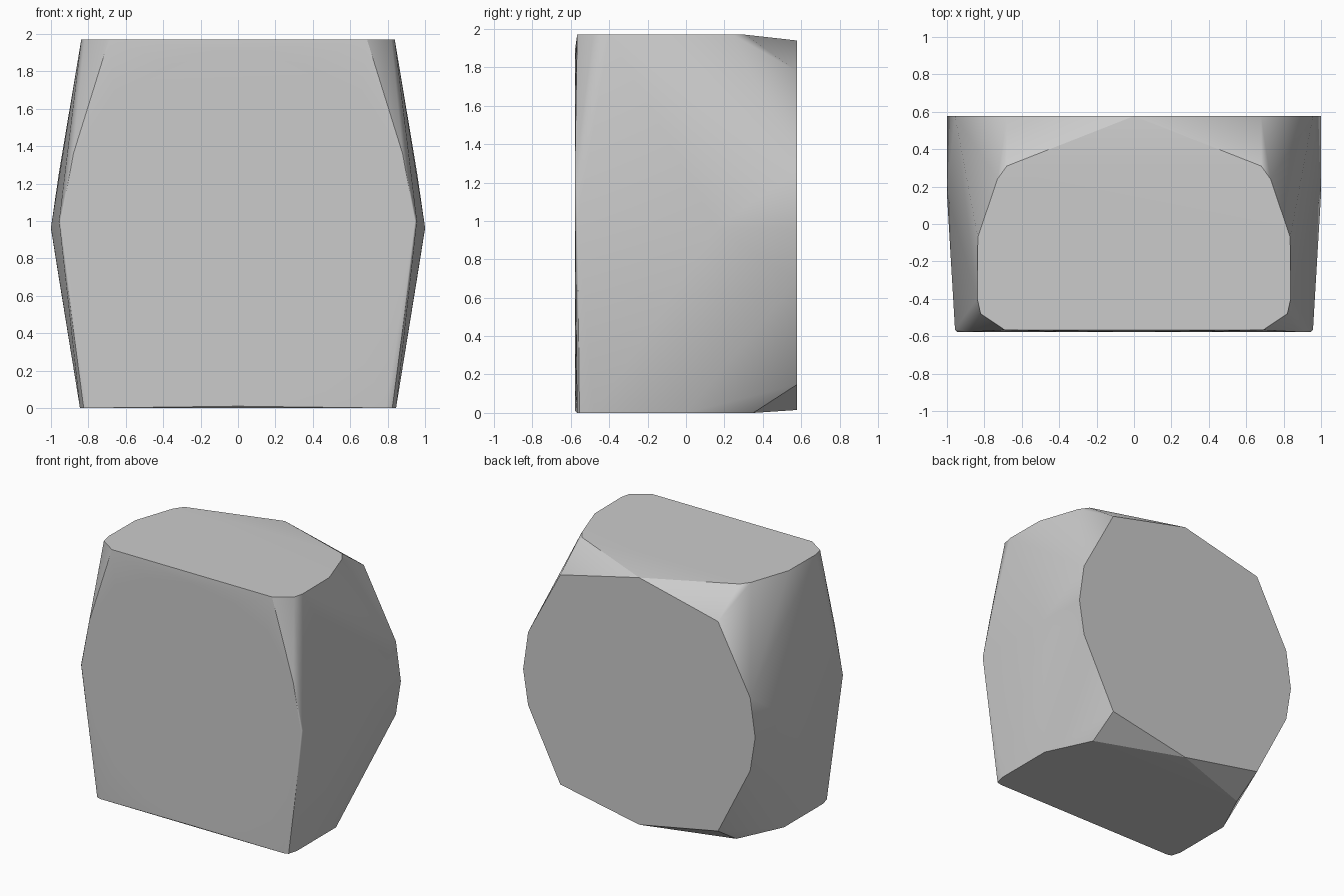
import bpy, bmesh

cube = bpy.data.objects.get("Cube")
if cube:
    bpy.data.objects.remove(cube, do_unlink=True)

stone_grey = bpy.data.materials.new("stone_grey")
stone_grey.use_nodes = True
colour = (0.6, 0.6, 0.6, 1)
stone_grey.diffuse_color = colour
stone_grey.node_tree.nodes["Principled BSDF"].inputs["Base Color"].default_value = colour

# Half outlines of each flat cut; every point is mirrored across x
BACK, TOP = 0.577, 1.97
back = [(0, 1.94), (.68, 1.78), (.957, 1.26), (1, .96), (.957, .69), (.68, .147), (0, .015)]
front = [(0, .01), (.36, .12), (.64, .32), (.83, .62), (.945, 1), (.88, 1.36), (.66, 1.7), (.36, 1.84), (0, 1.9)]
top = [(.69, -.567), (.82, -.48), (.838, -.4), (.835, -.07), (.73, .24), (.68, .31)]
bottom = [(.79, -.567), (.825, -.555), (.845, -.48), (.845, 0), (.68, .35)]
waist = [(.957, -.565, 1), (1, .16, .965)]

points = [(x, BACK, z) for x, z in back]
points += [(x, -BACK, z) for x, z in front]
points += [(x, y, TOP) for x, y in top]
points += [(x, y, 0) for x, y in bottom]
points += waist

# Stretch a convex skin around the cuts and merge the coplanar triangles
bm = bmesh.new()
for x, y, z in points:
    for side in ((1, -1) if x else (1,)):
        bm.verts.new((x * side, y, z))
hull = bmesh.ops.convex_hull(bm, input=bm.verts)
loose = set(hull["geom_interior"] + hull["geom_unused"])
bmesh.ops.delete(bm, geom=[v for v in loose if isinstance(v, bmesh.types.BMVert)], context="VERTS")
bmesh.ops.dissolve_limit(bm, angle_limit=0.004, verts=bm.verts, edges=bm.edges)
bmesh.ops.recalc_face_normals(bm, faces=bm.faces)

mesh = bpy.data.meshes.new("faceted_block")
bm.to_mesh(mesh)
bm.free()
mesh.materials.append(stone_grey)
block = bpy.data.objects.new("faceted_block", mesh)
bpy.context.collection.objects.link(block)

# Soft shading on shallow facets, crisp on the main edges
bpy.context.view_layer.objects.active = block
block.select_set(True)
bpy.ops.object.shade_smooth_by_angle(angle=0.52)
weighted = block.modifiers.new("weighted_normals", "WEIGHTED_NORMAL")
weighted.keep_sharp = True
